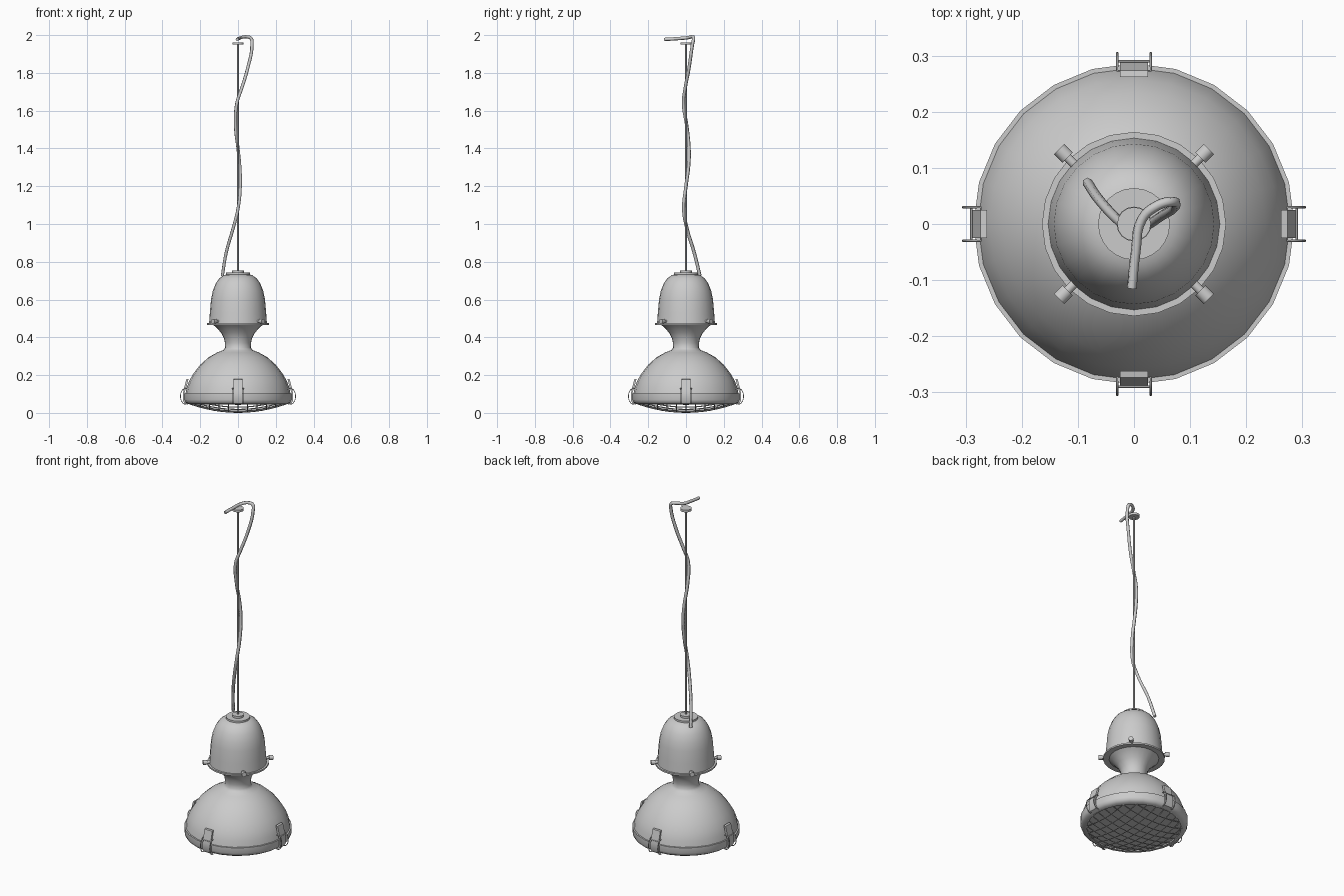
import bpy, bmesh
from math import pi, sin, cos, sqrt, radians
from mathutils import Matrix, Vector

if "Cube" in bpy.data.objects:
    bpy.data.objects.remove(bpy.data.objects["Cube"])


def finish(name, bm, angle=40):
    bmesh.ops.remove_doubles(bm, verts=bm.verts, dist=1e-5)
    bmesh.ops.recalc_face_normals(bm, faces=bm.faces)
    me = bpy.data.meshes.new(name)
    bm.to_mesh(me)
    bm.free()
    ob = bpy.data.objects.new(name, me)
    bpy.context.collection.objects.link(ob)
    bpy.ops.object.select_all(action='DESELECT')
    ob.select_set(True)
    bpy.context.view_layer.objects.active = ob
    bpy.ops.object.shade_smooth_by_angle(angle=radians(angle))
    return ob


def lathe(name, profile, sides=24):
    """Revolve (radius, z) points about the z axis."""
    bm = bmesh.new()
    vs = [bm.verts.new((r, 0, z)) for r, z in profile]
    es = [bm.edges.new(p) for p in zip(vs, vs[1:])]
    bmesh.ops.spin(bm, geom=vs + es, cent=(0, 0, 0), axis=(0, 0, 1),
                   angle=2 * pi, steps=sides, use_merge=True)
    return finish(name, bm)


def disc(name, r, z0, z1, sides=24):
    return lathe(name, [(0, z0), (r, z0), (r, z1), (0, z1)], sides)


def wires(name, paths, radius, kind='POLY', res=1):
    """Round wire along each path."""
    cu = bpy.data.curves.new(name, 'CURVE')
    cu.dimensions = '3D'
    cu.bevel_depth = radius
    cu.bevel_resolution = res
    cu.resolution_u = 5
    cu.use_fill_caps = True
    for pts in paths:
        sp = cu.splines.new(kind)
        if kind == 'BEZIER':
            sp.bezier_points.add(len(pts) - 1)
            for b, p in zip(sp.bezier_points, pts):
                b.co = p
                b.handle_left_type = b.handle_right_type = 'AUTO'
        else:
            sp.points.add(len(pts) - 1)
            for b, p in zip(sp.points, pts):
                b.co = (*p, 1)
        sp.use_smooth = True
    ob = bpy.data.objects.new(name, cu)
    bpy.context.collection.objects.link(ob)
    return ob


# Reflector dome with flared neck
lathe("shade", [(0.135, 0.468), (0.118, 0.455), (0.09, 0.425), (0.074, 0.395),
                (0.069, 0.37), (0.068, 0.345), (0.078, 0.332), (0.11, 0.32),
                (0.155, 0.295), (0.2, 0.255), (0.235, 0.21), (0.258, 0.17),
                (0.271, 0.135), (0.278, 0.102)])

# Rim ring and flat glass
lathe("rim", [(0.276, 0.102), (0.286, 0.102), (0.286, 0.07), (0.281, 0.056),
              (0.268, 0.047), (0.25, 0.045), (0.25, 0.055)])
disc("glass", 0.252, 0.052, 0.056)

# Bulging wire guard
R, STEP = 0.256, 0.05


def bulge(x, y):
    return (x, y, 0.003 + 0.045 * (x * x + y * y) / R ** 2)


guard = []
for i in range(-5, 6):
    a = i * STEP
    half = sqrt(max(R * R - a * a, 0))
    line = [half * (k / 6 - 1) for k in range(13)]
    guard += [[bulge(a, t) for t in line], [bulge(t, a) for t in line]]
wires("guard", guard, 0.003, res=0)

# Bell housing, flange and top caps
lathe("housing", [(0.153, 0.475), (0.149, 0.53), (0.143, 0.6), (0.134, 0.645),
                  (0.118, 0.685), (0.098, 0.713), (0.075, 0.729), (0.05, 0.735), (0, 0.736)])
lathe("flange", [(0.12, 0.466), (0.164, 0.466), (0.164, 0.475), (0.14, 0.475)])
disc("cap_plate", 0.064, 0.73, 0.742)
disc("cap_boss", 0.031, 0.742, 0.754, 16)

# Suspension rod and ceiling disc
disc("rod", 0.005, 0.75, 1.955, 10)
disc("ceiling_disc", 0.03, 1.949, 1.962, 16)

# Four flange bolts
for k in range(4):
    a = pi / 4 + k * pi / 2
    bm = bmesh.new()
    m = Matrix.Rotation(a, 4, 'Z') @ Matrix.Translation((0.167, 0, 0.485)) @ Matrix.Rotation(pi / 2, 4, 'Y')
    bmesh.ops.create_cone(bm, cap_ends=True, segments=12, radius1=0.008, radius2=0.008, depth=0.036, matrix=m)
    m = Matrix.Rotation(a, 4, 'Z') @ Matrix.Translation((0.178, 0, 0.485)) @ Matrix.Rotation(pi / 2, 4, 'Y')
    bmesh.ops.create_cone(bm, cap_ends=True, segments=12, radius1=0.013, radius2=0.013, depth=0.022, matrix=m)
    finish(f"bolt_{k + 1}", bm)

# Four rim clips: bent strap plus sprung wire loop
STRAP = [(0.262, 0.18), (0.274, 0.178), (0.287, 0.125), (0.291, 0.105), (0.291, 0.065),
         (0.283, 0.05), (0.265, 0.044), (0.265, 0.048), (0.281, 0.062), (0.284, 0.105), (0.272, 0.14)]
for k in range(4):
    rot = Matrix.Rotation(k * pi / 2, 4, 'Z')
    bm = bmesh.new()
    f = bm.faces.new([bm.verts.new((r, -0.025, z)) for r, z in STRAP])
    ext = bmesh.ops.extrude_face_region(bm, geom=[f], use_keep_orig=True)
    bmesh.ops.translate(bm, vec=(0, 0.05, 0),
                        verts=[v for v in ext["geom"] if isinstance(v, bmesh.types.BMVert)])
    bm.transform(rot)
    finish(f"clip_strap_{k + 1}", bm, 30)
    arc = [(0.278 + 0.027 * cos(t), 0.088 + 0.042 * sin(t))
           for t in (radians(100 - 20 * j) for j in range(11))]
    loop = [(r, 0.03, z) for r, z in arc[::-1]] + [(r, -0.03, z) for r, z in arc]
    bar = [(0.29, -0.03, 0.122), (0.29, 0.03, 0.122)]
    wires(f"clip_wire_{k + 1}", [[rot @ Vector(p) for p in q] for q in (loop, bar)], 0.0022)

# Power cable winding round the rod
wires("cable", [[(-0.083, 0.074, 0.725), (-0.062, 0.043, 0.85), (-0.025, 0.004, 0.98),
                 (0.0, -0.012, 1.08), (0.012, 0.0, 1.2), (0.009, 0.014, 1.31),
                 (0.0, 0.016, 1.4), (-0.013, 0.004, 1.52), (-0.006, -0.013, 1.64),
                 (0.02, -0.004, 1.72), (0.05, 0.015, 1.82), (0.074, 0.034, 1.95),
                 (0.068, 0.04, 1.983), (0.042, 0.033, 1.991), (0.014, 0.008, 1.986),
                 (0.003, -0.05, 1.981), (-0.004, -0.115, 1.977)]], 0.009, 'BEZIER')
